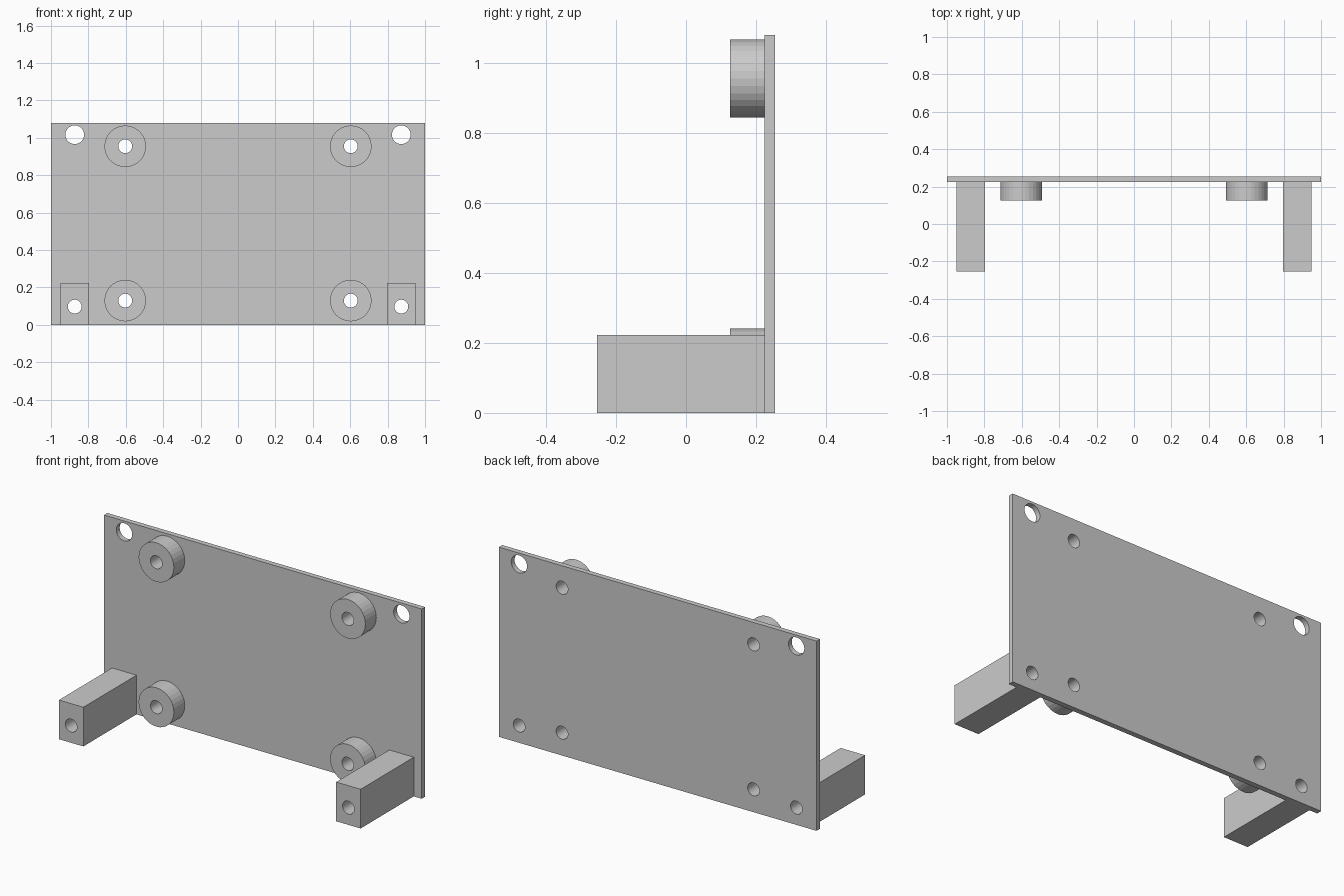
import bpy, bmesh
from math import sin, cos, tau, radians

if "Cube" in bpy.data.objects:
    bpy.data.objects.remove(bpy.data.objects["Cube"])

Y_BACK, Y_FACE = 0.254, 0.224      # back and front of the plate
HOLE_R = 0.037


def circle(x, z, r, n=32):
    return [(x + r * cos(tau * i / n), z + r * sin(tau * i / n)) for i in range(n)]


def rect(x0, x1, z0, z1):
    return [(x0, z0), (x1, z0), (x1, z1), (x0, z1)]


def extrude_profile(name, loops, y0, y1):
    """Fill an outline with hole loops in XZ and extrude it from y0 to y1."""
    cu = bpy.data.curves.new(name, 'CURVE')
    cu.dimensions = '2D'
    cu.fill_mode = 'BOTH'
    cu.extrude = (y1 - y0) / 2
    for pts in loops:
        sp = cu.splines.new('POLY')
        sp.points.add(len(pts) - 1)
        for p, (x, z) in zip(sp.points, pts):
            p.co = (x, z, 0, 1)
        sp.use_cyclic_u = True
    ob = bpy.data.objects.new(name, cu)
    bpy.context.collection.objects.link(ob)
    ob.rotation_euler = (radians(90), 0, 0)
    ob.location.y = (y0 + y1) / 2
    # convert to a clean, welded, flat-shaded mesh
    bpy.ops.object.select_all(action='DESELECT')
    ob.select_set(True)
    bpy.context.view_layer.objects.active = ob
    bpy.ops.object.convert(target='MESH')
    ob = bpy.context.object
    bm = bmesh.new()
    bm.from_mesh(ob.data)
    bmesh.ops.remove_doubles(bm, verts=bm.verts, dist=1e-5)
    bmesh.ops.recalc_face_normals(bm, faces=bm.faces)
    for f in bm.faces:
        f.smooth = False
    bm.to_mesh(ob.data)
    bm.free()
    ob.name = name
    return ob


# back plate with corner holes, foot holes and standoff holes
holes = []
for s in (-1, 1):
    holes += [circle(s * 0.873, 1.017, 0.05),
              circle(s * 0.873, 0.098, HOLE_R),
              circle(s * 0.603, 0.955, HOLE_R),
              circle(s * 0.603, 0.13, HOLE_R)]
extrude_profile("back_plate", [rect(-1, 1, 0, 1.08)] + holes, Y_FACE, Y_BACK)

for side, s in (("left", -1), ("right", 1)):
    # foot block, drilled lengthwise
    x0, x1 = sorted((s * 0.796, s * 0.95))
    extrude_profile(side + "_foot", [rect(x0, x1, 0, 0.223),
                    circle(s * 0.873, 0.098, HOLE_R)], -0.254, Y_FACE)
    # ring-shaped standoffs
    for level, z in (("lower", 0.13), ("upper", 0.955)):
        extrude_profile(f"{level}_{side}_standoff",
                        [circle(s * 0.603, z, 0.111), circle(s * 0.603, z, HOLE_R)],
                        0.126, Y_FACE)
